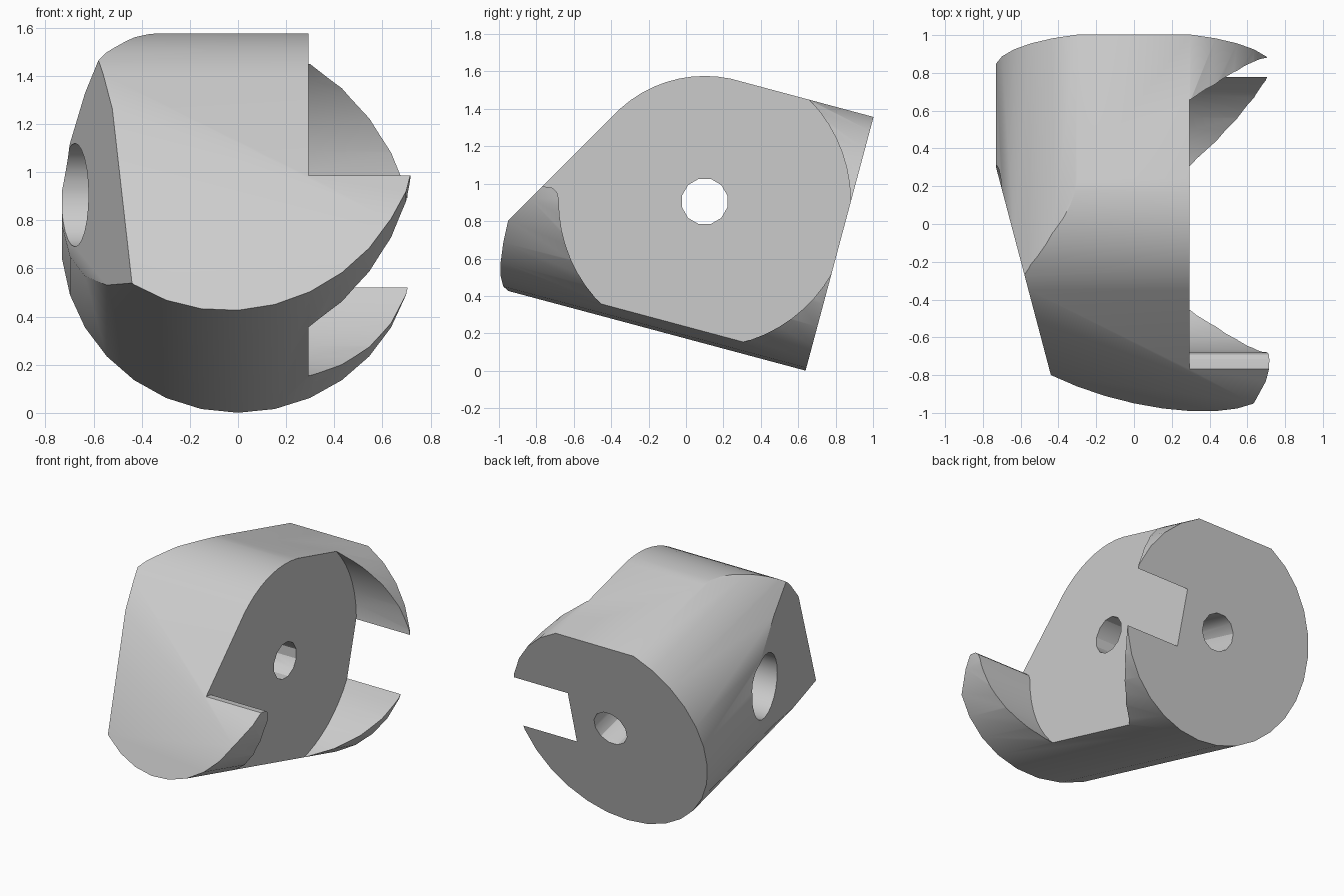
import bpy, bmesh
from math import sin, cos, radians, pi
from mathutils import Matrix, Vector

cube = bpy.data.objects.get("Cube")
if cube:
    bpy.data.objects.remove(cube, do_unlink=True)

CENTRE = Vector((0, 0.1, 0.905))      # where the two bores cross
TILT = Matrix.Rotation(radians(-15), 4, 'X')
CAM_R, BODY_R, POCKET_R, BORE_R = 0.67, 0.734, 0.78, 0.125

grey = bpy.data.materials.new("plain grey")
grey.use_nodes = True
colour = (0.6, 0.6, 0.6, 1)
grey.diffuse_color = colour
grey.node_tree.nodes["Principled BSDF"].inputs["Base Color"].default_value = colour


def add_object(name, bm):
    bmesh.ops.recalc_face_normals(bm, faces=bm.faces[:])
    mesh = bpy.data.meshes.new(name)
    bm.to_mesh(mesh)
    bm.free()
    mesh.materials.append(grey)
    obj = bpy.data.objects.new(name, mesh)
    bpy.context.collection.objects.link(obj)
    return obj


def circle(radius, sides, start=0.0, sweep=2 * pi):
    return [(radius * cos(start + sweep * i / sides),
             radius * sin(start + sweep * i / sides)) for i in range(sides)]


def prism(name, outline, low, high, turn=Matrix()):
    """Closed outline in the side plane, extruded along x, then turned about the centre."""
    bm = bmesh.new()
    face = bm.faces.new([bm.verts.new((low, u, v)) for u, v in outline])
    new = bmesh.ops.extrude_face_region(bm, geom=[face])["geom"]
    moved = [g for g in new if isinstance(g, bmesh.types.BMVert)]
    bmesh.ops.translate(bm, verts=moved, vec=(high - low, 0, 0))
    bm.transform(Matrix.Translation(CENTRE) @ turn)
    return add_object(name, bm)


def slice_off(bm, point, normal):
    """Remove everything on the normal's side of a plane and cap the cut."""
    cut = bmesh.ops.bisect_plane(bm, geom=bm.verts[:] + bm.edges[:] + bm.faces[:],
                                 plane_co=point, plane_no=Vector(normal).normalized(),
                                 clear_outer=True)
    edges = [e for e in bm.edges if e.is_boundary]
    if edges:
        bmesh.ops.holes_fill(bm, edges=edges, sides=0)


def carve(target, cutter):
    mod = target.modifiers.new("cut", 'BOOLEAN')
    mod.operation, mod.solver, mod.object = 'DIFFERENCE', 'EXACT', cutter
    bpy.context.view_layer.objects.active = target
    bpy.ops.object.modifier_apply(modifier=mod.name)
    bpy.data.objects.remove(cutter, do_unlink=True)


# Tilted round bar
bm = bmesh.new()
ring = [bm.verts.new((x, -2.5, z)) for x, z in circle(BODY_R, 30, -pi / 2)]
end = bm.faces.new(ring)
new = bmesh.ops.extrude_face_region(bm, geom=[end])["geom"]
bmesh.ops.translate(bm, verts=[g for g in new if isinstance(g, bmesh.types.BMVert)],
                    vec=(0, 4, 0))
bm.transform(Matrix.Translation(CENTRE) @ TILT)

# Square back end
back = TILT.to_3x3() @ Vector((0, 1, 0))
slice_off(bm, CENTRE + back * 0.755, back)

# Flat top rolling over into the sloping front
STEPS = 10
for i in range(STEPS + 1):
    a = radians(75 + 60 * i / STEPS)
    n = Vector((0, cos(a), sin(a)))
    slice_off(bm, CENTRE + n * CAM_R, n)

# Steep front face and angled side face
slice_off(bm, Vector((0, -1.12, 0)), (-0.24, -1, 0.4))
slice_off(bm, Vector((-0.44, -0.8, 0)), (-1, -0.264, 0))
body = add_object("clamp_body", bm)

# Round side pocket, with a rounded lip at the front
arc = circle(POCKET_R, 52, radians(-181), radians(316))
lip = [(-1.2, 0.5), (-1.2, 0.08), (-0.86, 0.08), (-0.815, 0.073), (-0.79, 0.05)]
carve(body, prism("pocket_cutter", arc + lip, 0.293, 1.2))

# Cross bore with a wide counterbore on the angled side
carve(body, prism("bore_cutter", circle(BORE_R, 12, pi / 12), -1.2, 1.2))
carve(body, prism("counterbore_cutter", circle(0.215, 24), -1.2, -0.15))

# Bore from the back end into the cross bore
turn = TILT @ Matrix.Rotation(pi / 2, 4, 'Z')
carve(body, prism("back_bore_cutter", circle(BORE_R, 12, pi / 12), 0.01, 1.2, turn))

# Smooth curved surfaces, crisp edges
bpy.ops.object.select_all(action='DESELECT')
body.select_set(True)
bpy.context.view_layer.objects.active = body
bpy.ops.object.shade_smooth_by_angle(angle=radians(30))
